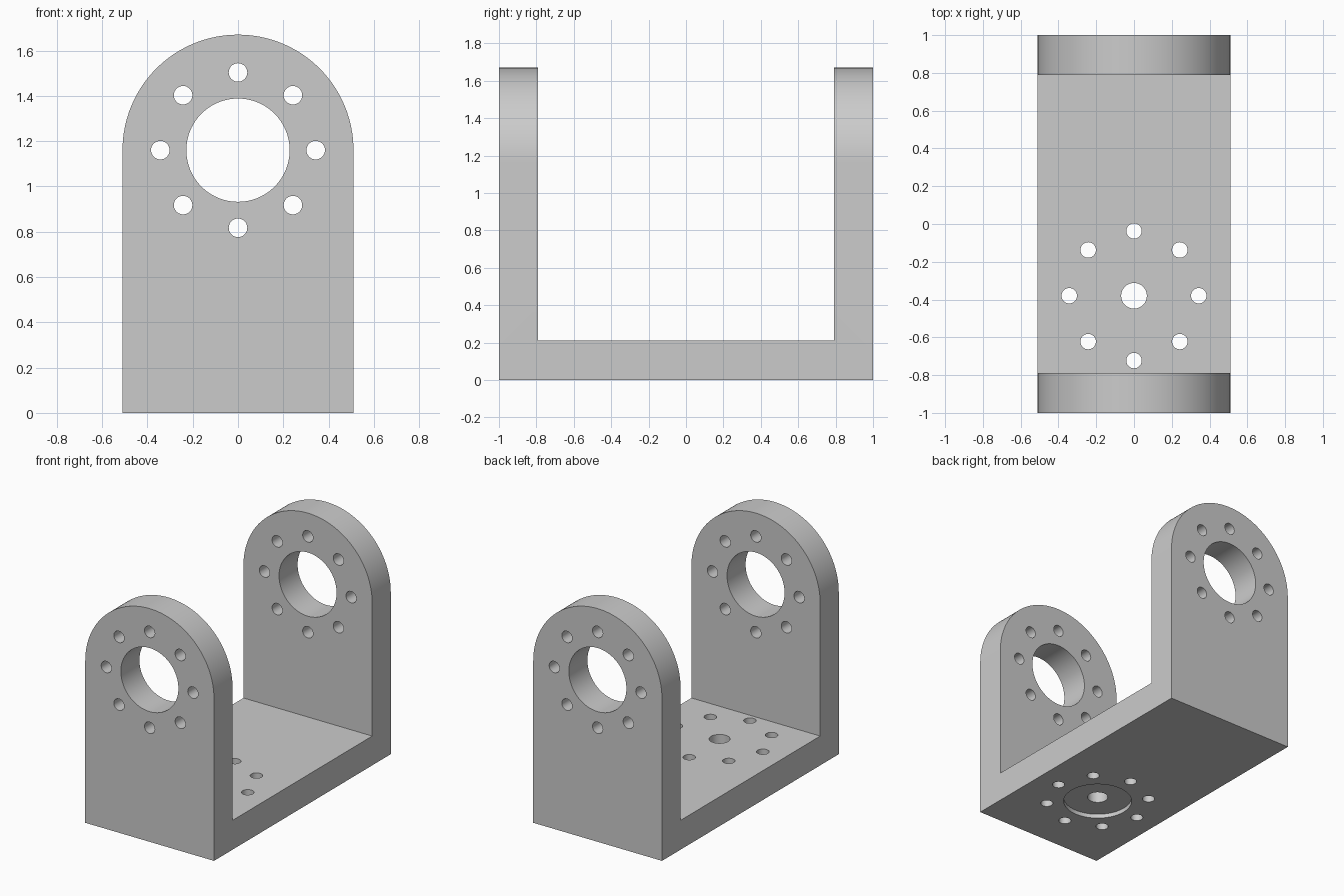
import bpy
import bmesh
from math import cos, sin, pi, radians
from mathutils import Matrix, Vector

if "Cube" in bpy.data.objects:
    bpy.data.objects.remove(bpy.data.objects["Cube"], do_unlink=True)

HALF_WIDTH = 0.51     # also the radius of the rounded arm tops
HALF_LENGTH = 1.0
WALL = 0.21
PIVOT_Z = 1.16
BASE_Y = -0.38        # centre of the hole pattern in the base
BOLT_CIRCLE = 0.343
BOLT_RADIUS = 0.041
BORE_RADIUS = 0.228

grey = bpy.data.materials.new("plain grey")
grey.use_nodes = True
colour = (0.6, 0.6, 0.6, 1)
grey.diffuse_color = colour
grey.node_tree.nodes["Principled BSDF"].inputs["Base Color"].default_value = colour


def make_object(name, bm):
    bmesh.ops.recalc_face_normals(bm, faces=bm.faces)
    mesh = bpy.data.meshes.new(name)
    bm.to_mesh(mesh)
    bm.free()
    mesh.materials.append(grey)
    obj = bpy.data.objects.new(name, mesh)
    bpy.context.collection.objects.link(obj)
    return obj


def cylinder(name, radius, depth, centre, along_y=False, segments=32):
    turn = Matrix.Rotation(pi / 2 if along_y else 0, 4, "X")
    bm = bmesh.new()
    bmesh.ops.create_cone(bm, cap_ends=True, segments=segments, radius1=radius,
                          radius2=radius, depth=depth,
                          matrix=Matrix.Translation(centre) @ turn)
    return make_object(name, bm)


def cut(target, cutter):
    cutter.hide_render = True
    mod = target.modifiers.new(cutter.name, "BOOLEAN")
    mod.operation = "DIFFERENCE"
    mod.solver = "EXACT"
    mod.object = cutter
    bpy.context.view_layer.objects.active = target
    bpy.ops.object.modifier_apply(modifier=mod.name)
    bpy.data.objects.remove(cutter, do_unlink=True)


# Solid arch, extruded from front to back
bm = bmesh.new()
outline = [(-HALF_WIDTH, 0), (HALF_WIDTH, 0)]
steps = 64
outline += [(HALF_WIDTH * cos(pi * i / steps), PIVOT_Z + HALF_WIDTH * sin(pi * i / steps))
            for i in range(steps + 1)]
face = bm.faces.new([bm.verts.new((x, -HALF_LENGTH, z)) for x, z in outline])
grown = bmesh.ops.extrude_face_region(bm, geom=[face])["geom"]
bmesh.ops.translate(bm, vec=(0, 2 * HALF_LENGTH, 0),
                    verts=[v for v in grown if isinstance(v, bmesh.types.BMVert)])
bracket = make_object("u_bracket", bm)

# Open space between the two arms
bm = bmesh.new()
gap = Vector((2, 2 * (HALF_LENGTH - WALL), 2))
bmesh.ops.create_cube(bm, size=1, matrix=Matrix.Translation((0, 0, WALL + 1)) @ Matrix.Diagonal(gap).to_4x4())
cut(bracket, make_object("arm_gap", bm))

# Bores and the shallow round recess under the base
cut(bracket, cylinder("arm_bore", BORE_RADIUS, 3, (0, 0, PIVOT_Z), True, 96))
cut(bracket, cylinder("base_bore", 0.068, 1, (0, BASE_Y, 0), segments=48))
cut(bracket, cylinder("base_recess", BORE_RADIUS, 0.06, (0, BASE_Y, 0), segments=96))

# Rings of eight bolt holes through the arms and the base
for i in range(8):
    a = i * pi / 4
    dx, dr = BOLT_CIRCLE * cos(a), BOLT_CIRCLE * sin(a)
    cut(bracket, cylinder("arm_bolt_hole", BOLT_RADIUS, 3, (dx, 0, PIVOT_Z + dr), True))
    cut(bracket, cylinder("base_bolt_hole", BOLT_RADIUS, 0.6, (dx, BASE_Y + dr, 0)))

# Smooth curved walls with crisp edges
bpy.ops.object.select_all(action="DESELECT")
bracket.select_set(True)
bpy.context.view_layer.objects.active = bracket
bpy.ops.object.shade_smooth_by_angle(angle=radians(30))
